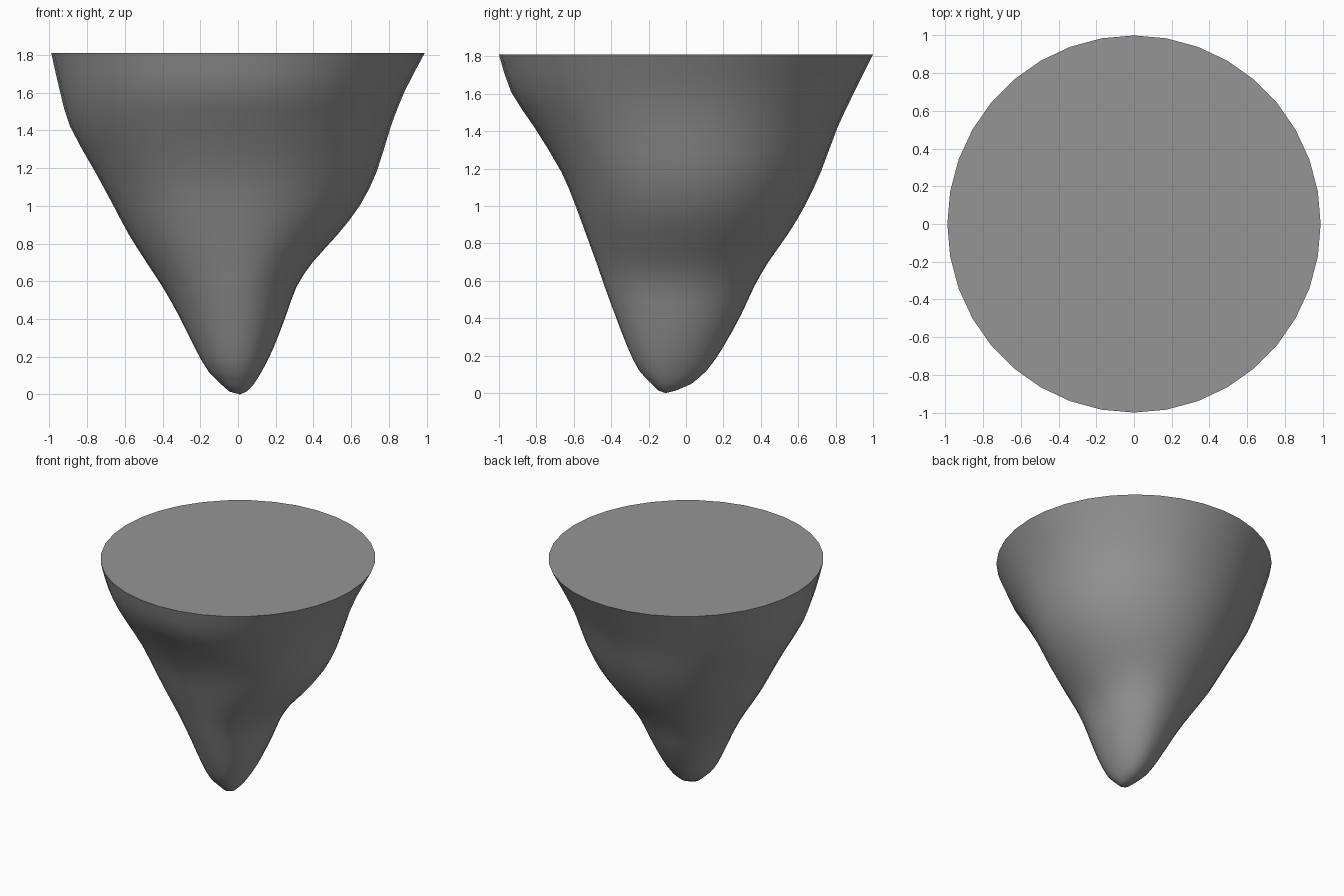
import bpy, bmesh, math

if "Cube" in bpy.data.objects:
    bpy.data.objects.remove(bpy.data.objects["Cube"], do_unlink=True)

SIDES, STEPS = 36, 2

# Silhouette distances from the axis at shared heights
heights = [.05, .12, .24, .42, .57, .7, .85, 1, 1.18, 1.42, 1.61, 1.81]
left = [.08, .125, .185, .255, .31, .395, .53, .645, .735, .81, .885, .99]
right = [.085, .155, .225, .315, .4, .485, .58, .66, .757, .89, .945, .99]
front = [.185, .25, .31, .38, .435, .48, .535, .59, .665, .81, .935, 1]
back = [.03, .11, .195, .295, .365, .44, .545, .635, .72, .81, .9, 1]


def slope(values, i):
    a, b = max(i - 1, 0), min(i + 1, len(values) - 1)
    return (values[b] - values[a]) / (heights[b] - heights[a])


def smooth_value(values, i, t):
    """Cubic blend between level i and the next one."""
    gap = heights[i + 1] - heights[i]
    u = 1 - t
    return (values[i] * u * u * (1 + 2 * t) + values[i + 1] * t * t * (3 - 2 * t)
            + gap * t * u * (slope(values, i) * u - slope(values, i + 1) * t))


def add_ring(bm, z, l, r, f, b):
    # The axis leans forward towards the tip
    cy = -.11 * max(0, 1 - z / .6)
    ring = []
    for k in range(SIDES):
        c, s = math.cos(math.tau * k / SIDES), math.sin(math.tau * k / SIDES)
        x = c * (l if c > 0 else r)
        y = cy + s * (b - cy if s > 0 else f + cy)
        ring.append(bm.verts.new((x, y, z)))
    return ring


bm = bmesh.new()
profiles = (left, right, front, back)
rings = [add_ring(bm, .015, .045, .045, .15, -.05)]
for i in range(len(heights) - 1):
    for j in range(STEPS):
        t = j / STEPS
        z = heights[i] + t * (heights[i + 1] - heights[i])
        rings.append(add_ring(bm, z, *(smooth_value(p, i, t) for p in profiles)))
rings.append(add_ring(bm, heights[-1], *(p[-1] for p in profiles)))

# Wall, rounded tip and flat top
for low, high in zip(rings, rings[1:]):
    for k in range(SIDES):
        n = (k + 1) % SIDES
        bm.faces.new((low[k], low[n], high[n], high[k]))
tip = bm.verts.new((.01, -.11, 0))
for k in range(SIDES):
    bm.faces.new((tip, rings[0][(k + 1) % SIDES], rings[0][k]))
bm.faces.new(rings[-1])
bmesh.ops.recalc_face_normals(bm, faces=bm.faces)

mesh = bpy.data.meshes.new("rock_cone")
bm.to_mesh(mesh)
bm.free()
cone = bpy.data.objects.new("rock_cone", mesh)
bpy.context.collection.objects.link(cone)

# Grey stone
grey = (.3, .3, .3, 1)
stone = bpy.data.materials.new("grey_stone")
stone.use_nodes = True
stone.diffuse_color = grey
stone.node_tree.nodes["Principled BSDF"].inputs["Base Color"].default_value = grey
mesh.materials.append(stone)

bpy.context.view_layer.objects.active = cone
cone.select_set(True)
bpy.ops.object.shade_smooth_by_angle(angle=math.radians(40))
